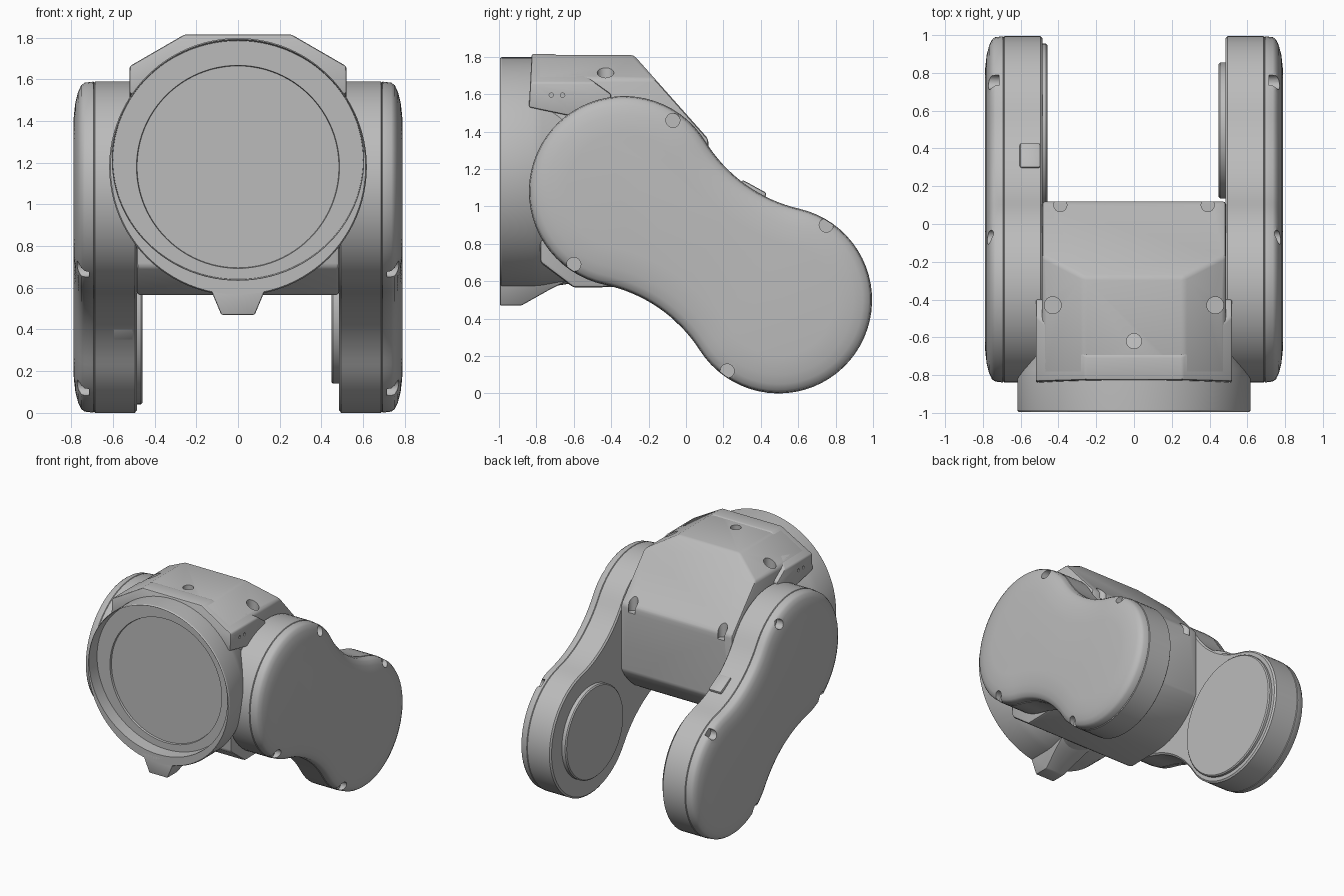
import bpy, bmesh
from math import sin, cos, pi, atan2, sqrt, hypot, radians
from mathutils import Vector

if "Cube" in bpy.data.objects:
    bpy.data.objects.remove(bpy.data.objects["Cube"], do_unlink=True)

grey = bpy.data.materials.new("light grey")
grey.use_nodes = True
grey.diffuse_color = (0.5, 0.5, 0.5, 1)
grey.node_tree.nodes["Principled BSDF"].inputs["Base Color"].default_value = (0.5, 0.5, 0.5, 1)


def activate(ob):
    bpy.ops.object.select_all(action='DESELECT')
    ob.select_set(True)
    bpy.context.view_layer.objects.active = ob


def finish(name, bm):
    bmesh.ops.recalc_face_normals(bm, faces=bm.faces)
    me = bpy.data.meshes.new(name)
    bm.to_mesh(me)
    bm.free()
    me.materials.append(grey)
    ob = bpy.data.objects.new(name, me)
    bpy.context.collection.objects.link(ob)
    return ob


def loft_bm(rings):
    """Skin a list of closed rings and cap both ends."""
    bm = bmesh.new()
    loops = [[bm.verts.new(p) for p in ring] for ring in rings]
    n = len(loops[0])
    for a, b in zip(loops, loops[1:]):
        for i in range(n):
            j = (i + 1) % n
            bm.faces.new((a[i], a[j], b[j], b[i]))
    bm.faces.new(loops[0])
    bm.faces.new(loops[-1])
    return bm


def slab_bm(profile, half):
    return loft_bm([[(x, y, z) for y, z in profile] for x in (-half, half)])


def circle(r, n=64):
    return [(r * cos(2 * pi * k / n), r * sin(2 * pi * k / n)) for k in range(n)]


def cylinder(name, axis, centre, r, start, end, n=16, edge=0.0):
    rings = []
    for t, rad in ((start, r), (end - (edge if end > start else -edge), r), (end, r - edge)):
        if axis == 'X':
            rings.append([(t, centre[0] + a, centre[1] + b) for a, b in circle(rad, n)])
        else:
            rings.append([(centre[0] + a, centre[1] + b, t) for a, b in circle(rad, n)])
    if edge == 0:
        rings.pop(1)
    return finish(name, loft_bm(rings))


def cut(ob, cutters):
    for c in cutters:
        m = ob.modifiers.new("cut", 'BOOLEAN')
        m.operation, m.object, m.solver = 'DIFFERENCE', c, 'EXACT'
        activate(ob)
        bpy.ops.object.modifier_apply(modifier=m.name)


def bevel(ob, width, segments=2):
    m = ob.modifiers.new("bevel", 'BEVEL')
    m.width, m.segments, m.limit_method, m.angle_limit = width, segments, 'ANGLE', radians(25)
    activate(ob)
    bpy.ops.object.modifier_apply(modifier=m.name)


def smooth(ob):
    activate(ob)
    bpy.ops.object.shade_smooth_by_angle(angle=radians(30))


def discard(obs):
    for o in obs:
        bpy.data.objects.remove(o, do_unlink=True)


# Arm outline: two round ends joined by a concave waist
BIG, SMALL = Vector((-0.33, 1.08)), Vector((0.495, 0.5))
R_BIG, R_SMALL, R_WAIST = 0.51, 0.5, 0.8


def arm_outline(inset):
    r1, r2, rw = R_BIG - inset, R_SMALL - inset, R_WAIST + inset
    span = (SMALL - BIG).length
    a = ((r1 + rw) ** 2 - (r2 + rw) ** 2 + span ** 2) / (2 * span)
    h = sqrt((r1 + rw) ** 2 - a * a)
    t1, t2 = atan2(h, a), atan2(h, a - span)
    arcs = ((0, 0, r1, t1, 2 * pi - t1, 40),
            (a, -h, rw, atan2(h, -a), atan2(h, span - a), 16),
            (span, 0, r2, -t2, t2, 40),
            (a, h, rw, atan2(-h, span - a), atan2(-h, -a), 16))
    d = (SMALL - BIG).normalized()
    pts = []
    for cx, cy, r, s, e, n in arcs:
        for k in range(n):
            t = s + (e - s) * k / n
            u, v = cx + r * cos(t), cy + r * sin(t)
            pts.append((BIG.x + d.x * u - d.y * v, BIG.y + d.y * u + d.x * v))
    return pts


ARM_LAYERS = ((0.485, 0.012), (0.495, 0.0), (0.686, 0.0), (0.69, 0.006), (0.694, 0.001),
              (0.735, 0.006), (0.752, 0.018), (0.767, 0.05), (0.78, 0.1), (0.787, 0.16), (0.79, 0.2))
SCREWS = ((-0.07, 1.46), (0.75, 0.9), (-0.6, 0.69), (0.22, 0.12))

for side, label, disc_r, disc_x in ((1, "left", 0.36, 0.448), (-1, "right", 0.46, 0.458)):
    arm = finish(label + "_arm", loft_bm(
        [[(side * x, y, z) for y, z in arm_outline(i)] for x, i in ARM_LAYERS]))
    # Screw pockets around the cover
    pockets = [cylinder("pocket", 'X', p, 0.038, side * 0.715, side * 0.85) for p in SCREWS]
    cut(arm, pockets)
    discard(pockets)
    smooth(arm)
    # Joint face on the inner side of the free end
    smooth(cylinder(label + "_joint_disc", 'X', SMALL, disc_r,
                    side * 0.5, side * disc_x, 64, 0.008))

# Small latch pads on the waist of the right arm
for name, (y, z), tilt in (("upper_latch", (0.355, 1.085), -0.5), ("lower_latch", (-0.01, 0.375), -0.75)):
    bm = bmesh.new()
    bmesh.ops.create_cube(bm, size=1)
    bmesh.ops.scale(bm, vec=(0.11, 0.15, 0.05), verts=bm.verts)
    pad = finish(name, bm)
    pad.location, pad.rotation_euler = (-0.55, y, z), (tilt, 0, 0)
    bevel(pad, 0.012)
    smooth(pad)


def chamfer_shoulders(bm):
    """Slice both upper corners with sloped planes."""
    for s in (1, -1):
        res = bmesh.ops.bisect_plane(bm, geom=bm.verts[:] + bm.edges[:] + bm.faces[:],
                                     plane_co=(s * 0.26, 0, 1.813), plane_no=(s * 0.5, 0, 0.866),
                                     clear_outer=True)
        rim = [g for g in res["geom_cut"] if isinstance(g, bmesh.types.BMEdge)]
        bmesh.ops.holes_fill(bm, edges=rim)


# Central housing between the arms
profile = [(-0.8, 1.81), (-0.28, 1.81), (0.12, 1.36)]
for k in range(8):
    t = radians(-28 - k * 62 / 7)
    profile.append((BIG.x + 0.51 * cos(t), BIG.y + 0.51 * sin(t)))
profile += [(-0.6, 0.565), (-0.78, 0.7)]
bm = slab_bm(profile, 0.487)
chamfer_shoulders(bm)
housing = finish("central_housing", bm)
bevel(housing, 0.018)

# Hood over the front of the housing
bm = slab_bm([(-0.825, 1.815), (-0.7, 1.815), (-0.4, 1.6), (-0.4, 1.5), (-0.6, 1.48), (-0.84, 1.53)], 0.52)
chamfer_shoulders(bm)
hood = finish("front_hood", bm)
bevel(hood, 0.01)

# Screw pockets and side sockets in housing and hood
pockets = [cylinder("pocket", 'Z', (0, -0.62), 0.04, 1.74, 1.95)]
sockets = []
for s in (1, -1):
    pockets.append(cylinder("pocket", 'Z', (s * 0.43, -0.43), 0.045, 1.63, 1.95))
    pockets.append(cylinder("pocket", 'Z', (s * 0.39, 0.1), 0.035, 1.31, 1.6))
    for y in (-0.72, -0.66):
        sockets.append(cylinder("socket", 'X', (y, 1.595), 0.012, s * 0.5, s * 0.6, 10))
cut(housing, pockets)
cut(hood, pockets[:2] + pockets[3:4] + sockets)
discard(pockets + sockets)
smooth(housing)
smooth(hood)

# Front flange: flared neck, rim and recessed mounting face
FLANGE = ((-0.2, 0.46, 0.46, 1.14), (-0.45, 0.5, 0.53, 1.16), (-0.6, 0.535, 0.58, 1.17),
          (-0.7, 0.57, 0.605, 1.18), (-0.77, 0.6, 0.615, 1.18), (-0.82, 0.618, 0.618, 1.18),
          (-0.985, 0.618, 0.618, 1.18), (-0.995, 0.612, 0.612, 1.18),
          (-0.995, 0.603, 0.577, 1.213), (-0.9, 0.6, 0.572, 1.213),
          (-0.9, 0.487, 0.487, 1.18), (-0.885, 0.484, 0.484, 1.18))
smooth(finish("front_flange", loft_bm(
    [[(rx * a, y, zc + rz * b) for a, b in circle(1, 96)] for y, rx, rz, zc in FLANGE])))

# Tapered locating tab under the flange
bm = slab_bm([(-0.995, 0.47), (-0.88, 0.47), (-0.72, 0.56), (-0.6, 0.62), (-0.995, 0.62)], 1)
for v in bm.verts:
    v.co.x *= 0.08 + max(0, v.co.z - 0.47) * 0.42
tab = finish("locating_tab", bm)
bevel(tab, 0.008)
smooth(tab)
